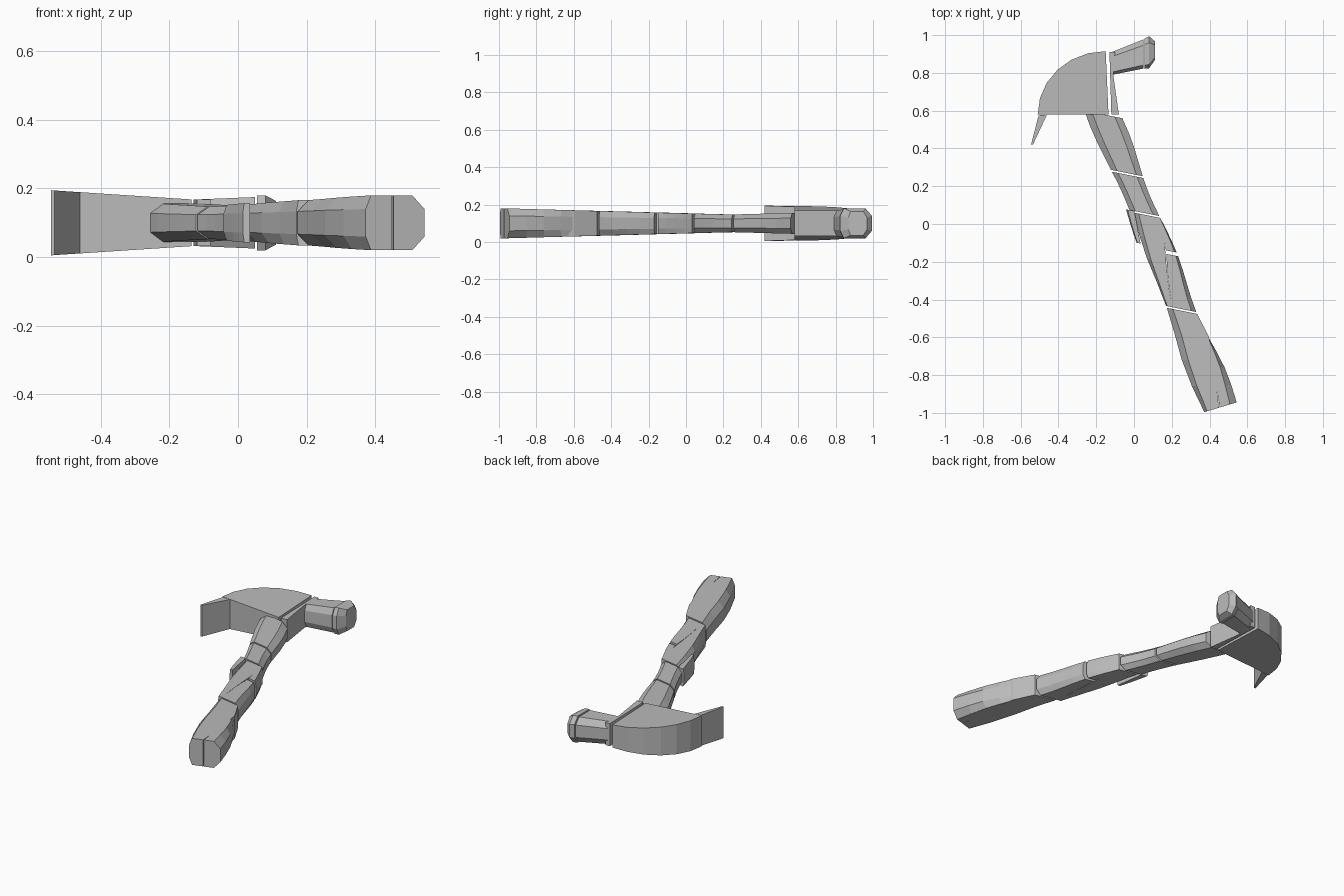
import bpy
import bmesh
from math import cos, sin, pi
from mathutils import Vector

default_cube = bpy.data.objects.get("Cube")
if default_cube:
    bpy.data.objects.remove(default_cube, do_unlink=True)

MIDDLE = 0.1
GREY = (0.5, 0.5, 0.5, 1)

material = bpy.data.materials.new("worn grey")
material.use_nodes = True
material.diffuse_color = GREY
material.node_tree.nodes["Principled BSDF"].inputs["Base Color"].default_value = GREY


def skin(name, rings):
    """Join matching rings of points into one closed solid."""
    mesh_builder = bmesh.new()
    loops = [[mesh_builder.verts.new(point) for point in ring] for ring in rings]
    for first, second in zip(loops, loops[1:]):
        for index in range(len(first)):
            before = index - 1
            mesh_builder.faces.new((first[before], first[index], second[index], second[before]))
    mesh_builder.faces.new(loops[0])
    mesh_builder.faces.new(loops[-1])
    bmesh.ops.recalc_face_normals(mesh_builder, faces=mesh_builder.faces)
    mesh = bpy.data.meshes.new(name)
    mesh_builder.to_mesh(mesh)
    mesh_builder.free()
    mesh.materials.append(material)
    bpy.context.collection.objects.link(bpy.data.objects.new(name, mesh))


def mix(start, end, amount):
    return start + (end - start) * amount


def section(left, right, thickness, left_cut, right_cut):
    """Upright ring between two edge points, with optional chamfered sides."""
    upper = []
    if left_cut:
        upper.append((left, thickness / 2))
    upper.append((left.lerp(right, left_cut), thickness))
    upper.append((right.lerp(left, right_cut), thickness))
    if right_cut:
        upper.append((right, thickness / 2))
    ring = [(spot.x, spot.y, MIDDLE + height) for spot, height in upper]
    ring += [(spot.x, spot.y, MIDDLE - height) for spot, height in reversed(upper)]
    return ring


def plate(name, outline, thickness_at):
    skin(name, [[(x, y, MIDDLE + side * thickness_at(x)) for x, y in outline]
                for side in (-1, 1)])


def handle_point(along, across, tilt):
    """Point on the slanted handle; across runs from -1 to 1."""
    half_width = 0.092 + 0.012 * cos(10 * along + 1.3)
    offset = across * half_width
    return Vector((0.07 - 0.4 * along + offset, along + tilt * offset))


def handle_chunk(name, start, end, left, right, left_cut=0.2, right_cut=0.2, end_tilt=-0.2):
    """Broken piece of handle; left and right give each edge at start and end."""
    rings = []
    steps = 4
    for step in range(steps + 1):
        amount = step / steps
        along = mix(start, end, amount)
        tilt = mix(-0.2, end_tilt, amount)
        left_edge = handle_point(along, mix(*left, amount), tilt)
        right_edge = handle_point(along, min(1, mix(*right, amount)), tilt)
        thickness = 0.047 + 0.027 * abs(along - 0.25)
        rings.append(section(left_edge, right_edge, thickness, left_cut, right_cut))
    skin(name, rings)


def head_thickness(x):
    return 0.068 + 0.07 * max(0, -0.16 - x)


def poll_section(x, half_width, thickness):
    middle = Vector((x, 0.885 + 0.3 * x))
    reach = Vector((0, half_width))
    return section(middle - reach, middle + reach, thickness, 0.12, 0.2)


# Claw with a rounded back, and its broken tip
arc_steps = 6
arc = [(-0.15 + 0.36 * cos(angle), 0.58 + 0.335 * sin(angle))
       for angle in (pi - step * pi / 2 / arc_steps for step in range(arc_steps + 1))]
plate("claw", arc + [(-0.135, 0.58)], head_thickness)
plate("claw_tip", [(-0.505, 0.575), (-0.46, 0.58), (-0.535, 0.42), (-0.545, 0.42)],
      head_thickness)

# Cheek beside the crack, then the poll and its bevelled striking face
plate("cheek", [(-0.13, 0.91), (-0.1, 0.91), (-0.11, 0.79), (-0.08, 0.58), (-0.12, 0.58)],
      head_thickness)
skin("poll", [poll_section(-0.12, 0.06, 0.068), poll_section(0.05, 0.077, 0.075)])
skin("poll_face", [poll_section(0.055, 0.08, 0.08), poll_section(0.08, 0.085, 0.08),
                   poll_section(0.11, 0.05, 0.064)])

# Handle pieces from the head down to the butt
whole_left, whole_right = (-1, -1), (1, 1)
handle_chunk("neck", 0.58, 0.27, whole_left, whole_right)
handle_chunk("upper_handle", 0.26, 0.06, (-1, -0.8), whole_right)
handle_chunk("middle_handle", 0.05, -0.45, (-0.6, -1), (1, -0.6), right_cut=0)
handle_chunk("left_splinter", 0.06, -0.12, whole_left, (-0.5, -0.8), right_cut=0)
handle_chunk("right_splinter", 0.05, -0.13, (0.9, 0.45), whole_right, left_cut=0)
handle_chunk("lower_handle", -0.15, -0.45, (0.4, -0.6), whole_right, left_cut=0)
handle_chunk("grip", -0.46, -0.97, whole_left, (1.4, -0.1), right_cut=0, end_tilt=0.3)
handle_chunk("butt_splinter", -0.56, -0.97, (0.95, -0.05), whole_right,
             left_cut=0, right_cut=0.4, end_tilt=0.3)
